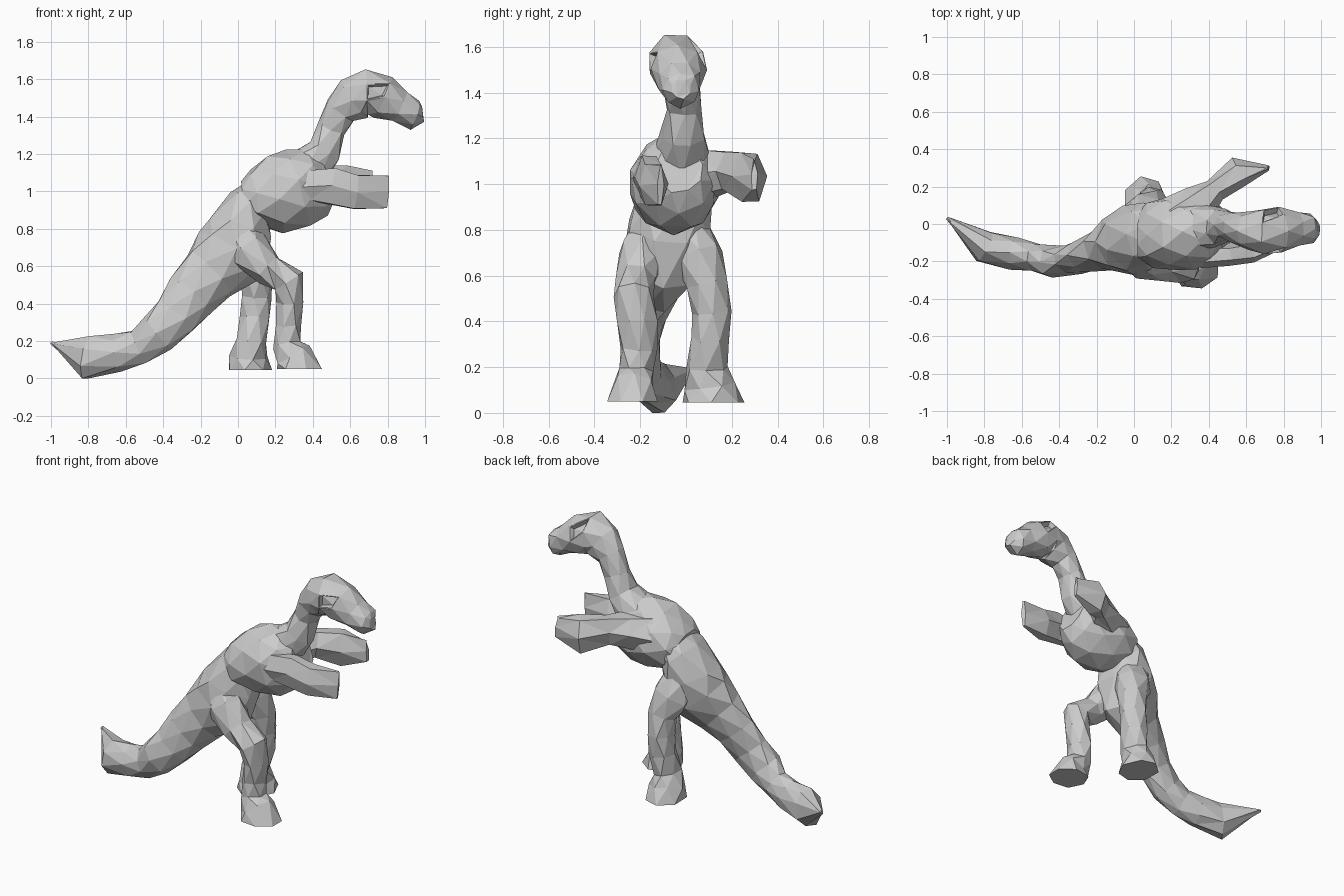
import bpy, bmesh, math, random
from mathutils import Vector

random.seed(4)
Y, Z = Vector((0, 1, 0)), Vector((0, 0, 1))


def tube(name, rings, ref=Y, sides=8, jitter=0.007, stagger=0.5, level=False, eyes=()):
    """Faceted tube through rings of (x, y, z, half depth, half width along ref)."""
    bm = bmesh.new()
    centres = [Vector(r[:3]) for r in rings]
    loops = []
    for i, (c, r) in enumerate(zip(centres, rings)):
        t = (centres[min(i + 1, len(rings) - 1)] - centres[max(i - 1, 0)]).normalized()
        side = (ref - ref.dot(t) * t).normalized()
        up = side.cross(t)
        loop = []
        for k in range(sides):
            a = 2 * math.pi * (k + stagger * (i % 2)) / sides
            p = c + up * r[3] * 1.03 * math.cos(a) + side * r[4] * 1.03 * math.sin(a)
            p += Vector([random.uniform(-jitter, jitter) for _ in range(3)])
            if level and i == len(rings) - 1:
                p.z = c.z
            p.z = max(p.z, 0)
            loop.append(bm.verts.new(p))
        loops.append(loop)
    for a, b in zip(loops, loops[1:]):
        for k in range(sides):
            n = (k + 1) % sides
            bm.faces.new((a[k], a[n], b[n], b[k]))
    bm.faces.new(loops[0])
    bm.faces.new(loops[-1])
    bmesh.ops.recalc_face_normals(bm, faces=bm.faces)
    # sunken sockets on the faces nearest the given points
    for e in eyes:
        f = min(bm.faces, key=lambda q: (q.calc_center_median() - Vector(e)).length)
        bmesh.ops.inset_individual(bm, faces=[f], thickness=0.008, depth=0)
        bmesh.ops.inset_individual(bm, faces=[f], thickness=0.01, depth=-0.03)
    bmesh.ops.triangulate(bm, faces=bm.faces)
    me = bpy.data.meshes.new(name)
    bm.to_mesh(me)
    bm.free()
    ob = bpy.data.objects.new(name, me)
    bpy.context.collection.objects.link(ob)
    return ob


# tail flowing into the pelvis
body = tube("dinosaur_body", [
    (-1.0, .03, .19, .004, .004), (-.80, -.12, .11, .115, .09),
    (-.64, -.155, .14, .10, .085), (-.53, -.18, .17, .09, .07),
    (-.43, -.20, .24, .115, .085), (-.33, -.19, .34, .125, .08),
    (-.25, -.17, .45, .14, .09), (-.15, -.14, .56, .16, .11),
    (-.03, -.10, .665, .20, .17), (.01, -.07, .80, .175, .185),
    (.06, -.055, .93, .12, .16), (.14, -.05, 1.0, .1, .14)])

# barrel chest
torso = tube("torso", [
    (.03, -.06, .955, .10, .13), (.09, -.06, .965, .155, .175),
    (.20, -.05, .985, .205, .195), (.32, -.045, 1.015, .215, .19),
    (.42, -.035, 1.05, .18, .155), (.48, -.03, 1.07, .11, .10)], sides=9)

# neck and head with eye sockets
head = tube("neck_and_head", [
    (.36, -.02, 1.11, .12, .13), (.46, -.015, 1.22, .09, .095),
    (.50, -.01, 1.33, .075, .075), (.55, -.02, 1.43, .09, .085),
    (.62, -.035, 1.495, .12, .105), (.69, -.04, 1.53, .125, .125),
    (.78, -.035, 1.50, .115, .12), (.87, -.03, 1.45, .09, .095),
    (.95, -.025, 1.41, .08, .08), (.985, -.02, 1.415, .04, .04)],
    jitter=.006, eyes=[(.73, -.14, 1.56), (.73, .07, 1.56)])

# legs, one stepping forward, with flat-soled feet
forward_leg = tube("forward_leg", [
    (.01, -.14, .80, .09, .09), (.05, -.19, .69, .12, .11),
    (.16, -.22, .585, .085, .09), (.27, -.225, .52, .085, .085),
    (.28, -.215, .40, .068, .085), (.265, -.21, .28, .07, .08),
    (.26, -.22, .18, .075, .075), (.30, -.23, .12, .10, .09),
    (.335, -.235, .05, .14, .115)], sides=7, level=True)
rear_leg = tube("rear_leg", [
    (.02, .0, .80, .10, .10), (.06, .055, .68, .12, .105),
    (.10, .095, .56, .09, .09), (.10, .115, .44, .08, .085),
    (.09, .105, .32, .08, .085), (.07, .09, .20, .08, .09),
    (.06, .105, .12, .10, .11), (.06, .115, .045, .115, .135)],
    sides=7, level=True)

# stubby arms, broad at the shoulder and ending in wedge hands
near_arm = tube("near_arm", [
    (.26, -.13, 1.02, .10, .12), (.38, -.165, 1.03, .065, .09),
    (.50, -.165, 1.03, .055, .11), (.63, -.145, .995, .065, .10),
    (.80, -.11, .995, .012, .095)], ref=Z, sides=6, stagger=0)
far_arm = tube("far_arm", [
    (.22, .03, 1.04, .12, .12), (.34, .10, 1.05, .11, .11),
    (.43, .185, 1.055, .06, .09), (.56, .28, 1.03, .075, .12),
    (.715, .30, 1.04, .012, .075)], ref=Z, sides=6, stagger=0)

# fuse the parts into one continuous skin
parts = [torso, head, forward_leg, rear_leg, near_arm, far_arm]
for part in parts:
    mod = body.modifiers.new("fuse_" + part.name, 'BOOLEAN')
    mod.operation, mod.solver, mod.object = 'UNION', 'EXACT', part
    mod.use_self = True
skin = bpy.data.meshes.new_from_object(
    body.evaluated_get(bpy.context.evaluated_depsgraph_get()))
body.modifiers.clear()
body.data = skin
for part in parts:
    bpy.data.objects.remove(part)
